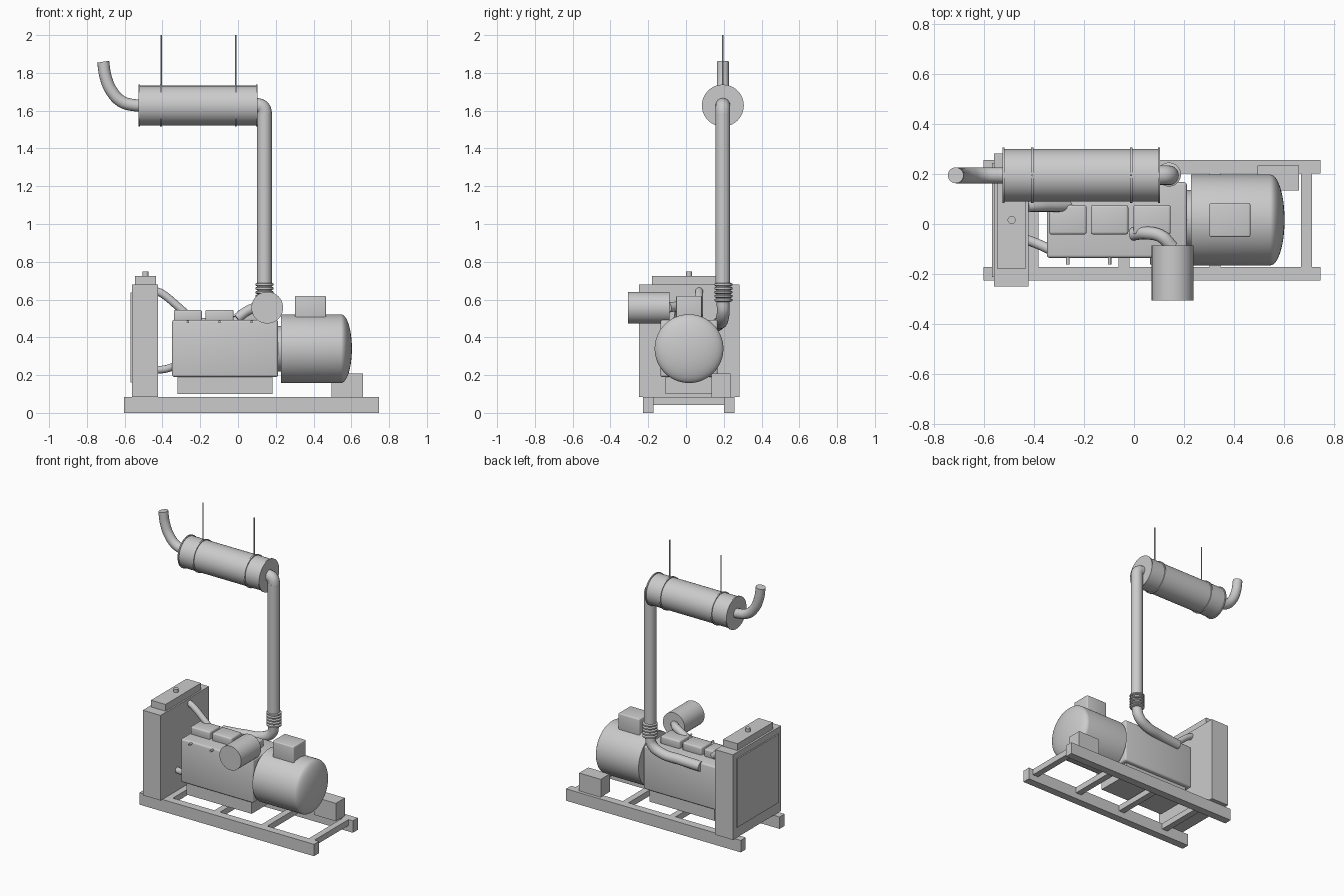
import bpy, bmesh, math
from mathutils import Vector

if "Cube" in bpy.data.objects:
    bpy.data.objects.remove(bpy.data.objects["Cube"])

grey = bpy.data.materials.new("light grey metal")
grey.diffuse_color = (0.6, 0.6, 0.6, 1)
grey.use_nodes = True
grey.node_tree.nodes["Principled BSDF"].inputs["Base Color"].default_value = grey.diffuse_color
MID = 0.016      # centre line of the machine in y
EXH = 0.195      # centre line of the exhaust in y


def finish(ob):
    ob.data.materials.clear()
    ob.data.materials.append(grey)
    bpy.ops.object.select_all(action='DESELECT')
    ob.select_set(True)
    bpy.context.view_layer.objects.active = ob
    bpy.ops.object.shade_smooth_by_angle(angle=math.radians(35))
    return ob


def from_bmesh(name, bm):
    bmesh.ops.recalc_face_normals(bm, faces=bm.faces)
    me = bpy.data.meshes.new(name)
    bm.to_mesh(me)
    bm.free()
    ob = bpy.data.objects.new(name, me)
    bpy.context.collection.objects.link(ob)
    return finish(ob)


def box(name, x, y, z, bevel=0):
    bm = bmesh.new()
    bmesh.ops.create_cube(bm, size=1)
    for v in bm.verts:
        v.co = [lo + (c + 0.5) * (hi - lo) for c, (lo, hi) in zip(v.co, (x, y, z))]
    if bevel:
        bmesh.ops.bevel(bm, geom=bm.edges[:], offset=bevel, segments=3,
                        profile=0.5, affect='EDGES')
    return from_bmesh(name, bm)


def lathe(name, axis, centre, profile, n=48):
    """Revolve (position along axis, radius) points; ends are capped."""
    k = 'XYZ'.index(axis)
    bm = bmesh.new()
    rings = []
    for t, r in profile:
        ring = []
        for i in range(n):
            a = 2 * math.pi * i / n
            p = Vector(centre)
            p[k] = t
            p[(k + 1) % 3] += r * math.cos(a)
            p[(k + 2) % 3] += r * math.sin(a)
            ring.append(bm.verts.new(p))
        rings.append(ring)
    for a, b in zip(rings, rings[1:]):
        for i in range(n):
            j = (i + 1) % n
            bm.faces.new((a[i], a[j], b[j], b[i]))
    bm.faces.new(rings[0])
    bm.faces.new(rings[-1])
    return from_bmesh(name, bm)


def tube(name, points, radius):
    cu = bpy.data.curves.new(name, 'CURVE')
    cu.dimensions = '3D'
    cu.bevel_depth = radius
    cu.bevel_resolution = 6
    cu.resolution_u = 10
    cu.use_fill_caps = True
    sp = cu.splines.new('BEZIER')
    sp.bezier_points.add(len(points) - 1)
    for bp, p in zip(sp.bezier_points, points):
        bp.co = p
        bp.handle_left_type = bp.handle_right_type = 'AUTO'
    ob = bpy.data.objects.new(name, cu)
    bpy.context.collection.objects.link(ob)
    bpy.ops.object.select_all(action='DESELECT')
    ob.select_set(True)
    bpy.context.view_layer.objects.active = ob
    bpy.ops.object.convert(target='MESH')
    return finish(bpy.context.view_layer.objects.active)


# skid frame
for side, y0 in (("front", -0.227), ("back", 0.202)):
    box(f"{side}_rail", (-0.603, 0.746), (y0, y0 + 0.055), (0, 0.083))
for i, x in enumerate((-0.405, -0.04, 0.325, 0.69)):
    box(f"crossmember_{i + 1}", (x - 0.022, x + 0.022), (-0.172, 0.202), (0.042, 0.083))

# radiator
box("radiator_body", (-0.56, -0.423), (-0.25, 0.282), (0.085, 0.679))
box("radiator_grille", (-0.569, -0.56), (-0.213, 0.245), (0.16, 0.637))
box("radiator_top_tank", (-0.546, -0.434), (-0.18, 0.212), (0.679, 0.726))
lathe("radiator_cap", 'Z', (-0.49, MID, 0), [(0.72, 0.016), (0.748, 0.016)], 24)
tube("upper_hose", [(-0.43, 0.07, 0.645), (-0.40, 0.07, 0.63), (-0.32, 0.07, 0.565),
                    (-0.26, 0.07, 0.51)], 0.021)
tube("lower_hose", [(-0.43, -0.063, 0.228), (-0.385, -0.08, 0.232),
                    (-0.33, -0.105, 0.25)], 0.02)

# engine
box("engine_block", (-0.349, 0.212), (-0.136, 0.168), (0.19, 0.493), 0.012)
box("oil_pan", (-0.32, 0.182), (-0.109, 0.141), (0.10, 0.192))
for i, x in enumerate((-0.265, -0.098, 0.072)):
    box(f"valve_cover_{i + 1}", (x - 0.075, x + 0.075), (-0.042, 0.076), (0.485, 0.545), 0.01)
    lathe(f"injector_{i + 1}", 'Y', (x, 0, 0.482), [(-0.163, 0.007), (-0.12, 0.007)], 12)

# air intake
lathe("air_filter", 'Y', (0.155, 0, 0.557), [(-0.306, 0.084), (-0.087, 0.084)])
tube("intake_pipe", [(-0.005, -0.04, 0.50), (0.05, -0.036, 0.54), (0.11, -0.05, 0.562),
                     (0.155, -0.095, 0.557)], 0.026)

# generator with domed end
dome = [(0.545 + 0.058 * math.sin(a), 0.182 * math.cos(a))
        for a in (math.radians(89.5) * i / 12 for i in range(13))]
lathe("generator", 'X', (0, MID, 0.34), [(0.228, 0.182)] + dome, 64)
lathe("coupling", 'X', (0, MID, 0.34), [(0.20, 0.12), (0.235, 0.12)])
box("terminal_box", (0.302, 0.466), (-0.052, 0.084), (0.49, 0.62), 0.007)
box("battery_box", (0.494, 0.661), (0.135, 0.235), (0.083, 0.208))

# exhaust manifold pipe, bellows and riser
tube("manifold_pipe", [(-0.23, 0.165, 0.465), (-0.08, 0.175, 0.475), (0.06, 0.19, 0.492),
                       (0.125, 0.197, 0.535), (0.14, EXH, 0.60)], 0.034)
ribs = []
for i in range(5):
    z = 0.588 + 0.0205 * i
    ribs += [(z, 0.037), (z + 0.005, 0.048), (z + 0.014, 0.048), (z + 0.019, 0.037)]
lathe("bellows", 'Z', (0.14, EXH + 0.003, 0), ribs)
lathe("riser_pipe", 'Z', (0.14, EXH, 0), [(0.67, 0.039), (1.585, 0.039)])
tube("riser_elbow", [(0.14, EXH, 1.57), (0.14, EXH, 1.59), (0.13, EXH, 1.616),
                     (0.105, EXH, 1.627), (0.08, EXH, 1.627)], 0.039)

# muffler with end rims, hanger bands and rods
R, F = 0.105, 0.111
lathe("muffler", 'X', (0, EXH, 1.627),
      [(-0.526, F), (-0.518, F), (-0.518, R), (0.096, R), (0.096, F), (0.104, F)], 64)
for side, x in (("left", -0.407), ("right", -0.012)):
    lathe(f"{side}_hanger_band", 'X', (0, EXH, 1.627), [(x - 0.005, F), (x + 0.005, F)], 64)
    lathe(f"{side}_hanger_rod", 'Z', (x, EXH, 0), [(1.72, 0.004), (2.0, 0.004)], 12)

# outlet pipe
tube("outlet_pipe", [(-0.51, EXH, 1.627), (-0.55, EXH, 1.629), (-0.614, EXH, 1.647),
                     (-0.667, EXH, 1.70), (-0.70, EXH, 1.775), (-0.714, EXH, 1.859)], 0.032)
